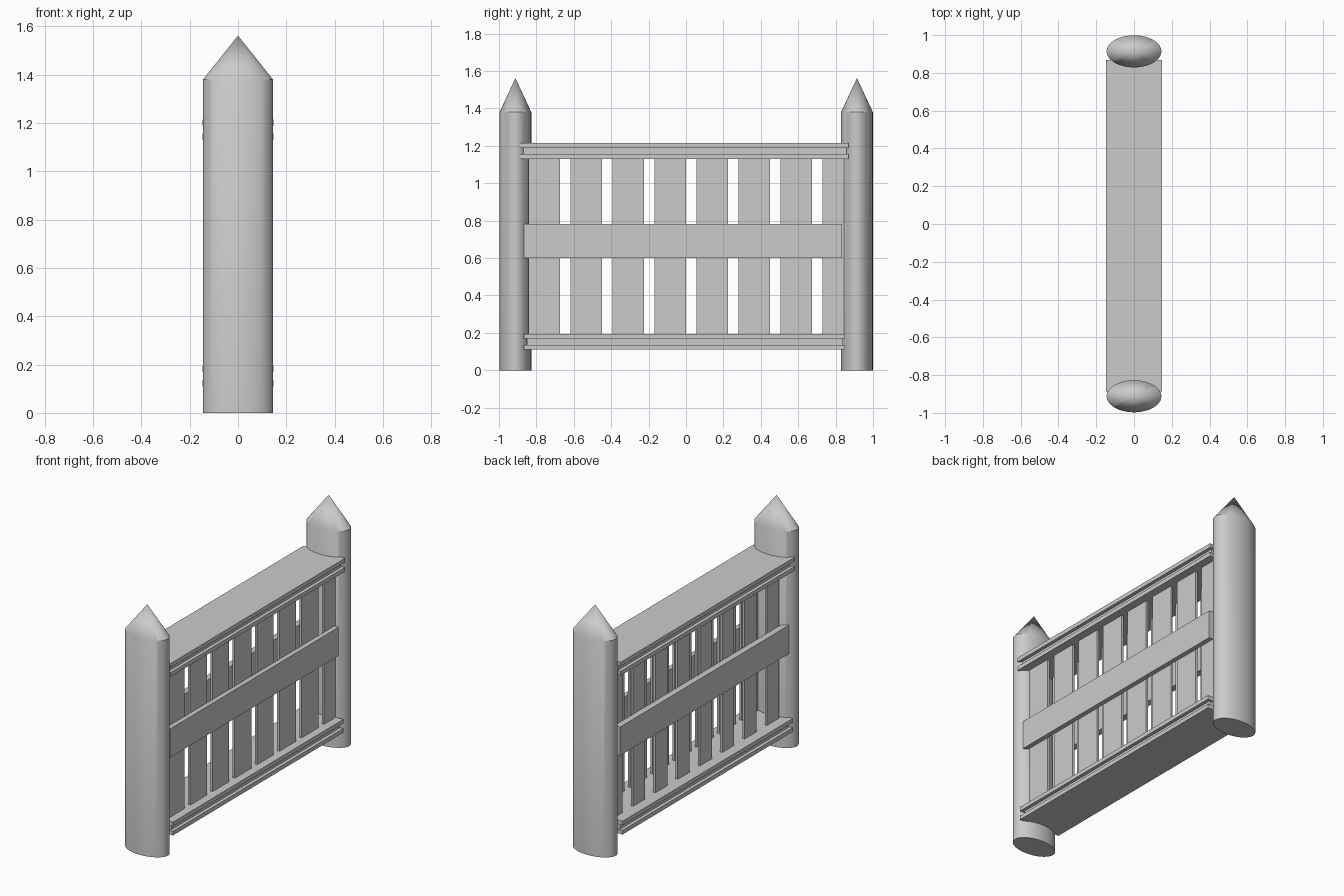
import bpy, math

if "Cube" in bpy.data.objects:
    bpy.data.objects.remove(bpy.data.objects["Cube"])


def box(name, x, y, z):
    """Box from (min, max) ranges on each axis."""
    bpy.ops.mesh.primitive_cube_add(size=1)
    o = bpy.context.object
    o.name = name
    o.location = [(r[0] + r[1]) / 2 for r in (x, y, z)]
    o.scale = [r[1] - r[0] for r in (x, y, z)]
    bpy.ops.object.transform_apply(location=True, rotation=False, scale=True)
    return o


def post(name, y):
    """Oval post with pointed top, lathed as one mesh."""
    n = 48
    verts, faces = [], []
    for z in (0, 1.38):
        for i in range(n):
            a = 2 * math.pi * i / n
            verts.append((0.145 * math.cos(a), y + 0.085 * math.sin(a), z))
    verts.append((0, y, 1.562))
    for i in range(n):
        j = (i + 1) % n
        faces.append((i, j, n + j, n + i))
        faces.append((n + i, n + j, 2 * n))
    faces.append(tuple(reversed(range(n))))
    me = bpy.data.meshes.new(name)
    me.from_pydata(verts, [], faces)
    o = bpy.data.objects.new(name, me)
    bpy.context.collection.objects.link(o)
    bpy.ops.object.select_all(action='DESELECT')
    o.select_set(True)
    bpy.context.view_layer.objects.active = o
    bpy.ops.object.shade_smooth_by_angle(angle=math.radians(30))


# Posts
post("post_near", -0.912)
post("post_far", 0.914)


# Grooved rails: two wide plates with a recessed core between
def rail(name, y0, y1, z0, z1):
    t = (z1 - z0) * 0.31
    box(name + "_lower_plate", (-0.147, 0.147), (y0, y1), (z0, z0 + t))
    box(name + "_upper_plate", (-0.147, 0.147), (y0, y1), (z1 - t, z1))
    box(name + "_core", (-0.125, 0.125), (y0 + 0.015, y1 - 0.01), (z0 + t, z1 - t))


rail("top_rail", -0.888, 0.868, 1.13, 1.215)
rail("bottom_rail", -0.865, 0.85, 0.11, 0.195)

# Middle boards, one on each side
box("middle_board_right", (0.095, 0.125), (-0.865, 0.835), (0.60, 0.782))
box("middle_board_left", (-0.12, -0.08), (-0.865, 0.835), (0.60, 0.782))

# Slats: wide on the right side, narrower on the left side
for i in range(8):
    y = -0.842 + i * 0.2245
    box(f"slat_right_{i}", (0.08, 0.095), (y, min(y + 0.168, 0.845)), (0.19, 1.135))
    y = -0.82 + i * 0.2245
    box(f"slat_left_{i}", (-0.08, -0.065), (y, y + 0.12), (0.19, 1.135))
